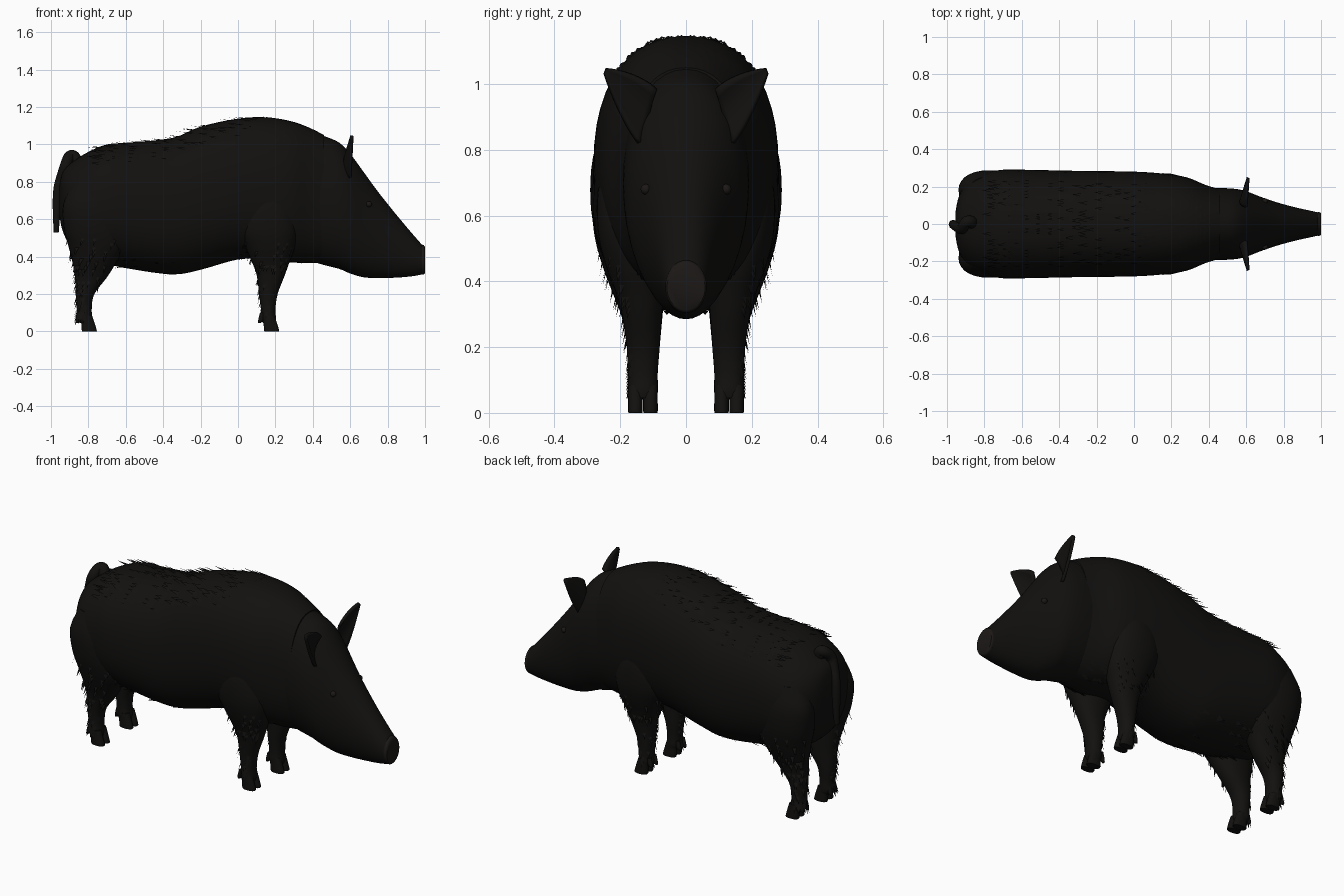
import bpy, bmesh, math, random
from mathutils import Vector

if "Cube" in bpy.data.objects:
    bpy.data.objects.remove(bpy.data.objects["Cube"])

random.seed(4)


def material(name, c):
    m = bpy.data.materials.new(name)
    m.diffuse_color = (*c, 1)
    m.use_nodes = True
    m.node_tree.nodes["Principled BSDF"].inputs["Base Color"].default_value = m.diffuse_color
    return m


HIDE = material("dark_hide", (0.006, 0.0055, 0.005))
SNOUT = material("snout_skin", (0.011, 0.009, 0.008))


def make(name, bm, mat=HIDE, mirror=False):
    bmesh.ops.recalc_face_normals(bm, faces=bm.faces)
    me = bpy.data.meshes.new(name)
    bm.to_mesh(me)
    bm.free()
    ob = bpy.data.objects.new(name, me)
    bpy.context.collection.objects.link(ob)
    me.materials.append(mat)
    if mirror:
        md = ob.modifiers.new("mirror", 'MIRROR')
        md.use_axis = (False, True, False)
        md.use_mirror_merge = False
    bpy.context.view_layer.objects.active = ob
    ob.select_set(True)
    bpy.ops.object.shade_smooth_by_angle(angle=math.radians(45))
    ob.select_set(False)
    return ob


def smooth(st, steps=4):
    """Catmull-Rom interpolation of a list of stations."""
    P = [st[0]] + list(st) + [st[-1]]
    out = []
    for i in range(1, len(P) - 2):
        for k in range(steps):
            t = k / steps
            out.append([0.5 * (2 * b + (c - a) * t + (2 * a - 5 * b + 4 * c - d) * t * t
                               + (3 * b - a - 3 * c + d) * t ** 3)
                        for a, b, c, d in zip(*P[i - 1:i + 3])])
    return out + [list(st[-1])]


def section(s, axis, ang, e):
    """Point on a superellipse station (t, a0, a1, b0, b1)."""
    t, a0, a1, b0, b1 = s
    ca, sa = math.cos(ang), math.sin(ang)
    a = (a0 + a1) / 2 + (a1 - a0) / 2 * math.copysign(abs(sa) ** (2 / e), sa)
    b = (b0 + b1) / 2 + (b1 - b0) / 2 * math.copysign(abs(ca) ** (2 / e), ca)
    return Vector((t, b, a)) if axis == 'x' else Vector((a, b, t))


def loft(name, st, axis, n=40, e=2.2, mat=HIDE, mirror=False):
    bm = bmesh.new()
    rings = [[bm.verts.new(section(s, axis, 2 * math.pi * i / n, e)) for i in range(n)]
             for s in smooth(st)]
    for p, q in zip(rings, rings[1:]):
        for i in range(n):
            j = (i + 1) % n
            bm.faces.new((p[i], p[j], q[j], q[i]))
    bm.faces.new(rings[0])
    bm.faces.new(rings[-1])
    return make(name, bm, mat, mirror)


def sym(rows):
    return [(x, z0, z1, -w, w) for x, z0, z1, w in rows]


# Torso: x, belly z, back z, half width
TORSO = sym([(-0.955, .62, .78, .06), (-.935, .53, .86, .15), (-.88, .43, .91, .235),
             (-.8, .38, .96, .272), (-.7, .36, 1.0, .29), (-.58, .335, 1.01, .29),
             (-.35, .305, 1.035, .285), (-.2, .33, 1.095, .283), (0, .385, 1.138, .28),
             (.15, .385, 1.145, .27), (.28, .37, 1.125, .25), (.38, .365, 1.09, .21),
             (.46, .37, 1.05, .185)])
loft("torso", TORSO, 'x', 48, 2.3)

# Head and snout
HEAD = sym([(.36, .385, 1.08, .19), (.46, .355, 1.045, .192), (.54, .335, 1.01, .188),
            (.6, .31, .95, .175), (.67, .29, .855, .148), (.75, .285, .745, .12),
            (.85, .288, .62, .092), (.93, .295, .525, .074), (.985, .305, .462, .062)])
loft("head", HEAD, 'x', 40, 2.1)
loft("snout_disc", sym([(.975, .305, .465, .062), (.992, .305, .462, .063),
                        (1.0, .312, .45, .058)]), 'x', 32, 2, SNOUT)

# Legs: z, x range, y range
FRONT = [(.80, .10, .24, .10, .235), (.68, .02, .29, .08, .268), (.55, 0, .32, .06, .268),
         (.45, .04, .305, .06, .245), (.37, .075, .275, .065, .215), (.30, .10, .25, .073, .195),
         (.2, .113, .212, .08, .18), (.12, .122, .2, .086, .175), (.07, .122, .203, .085, .175),
         (.045, .135, .2, .09, .17)]
HIND = [(.80, -.88, -.7, .1, .25), (.68, -.935, -.62, .08, .285), (.55, -.93, -.6, .06, .28),
        (.45, -.905, -.6, .06, .255), (.37, -.885, -.65, .065, .225), (.29, -.872, -.7, .072, .195),
        (.2, -.868, -.768, .08, .18), (.12, -.862, -.782, .086, .173), (.07, -.863, -.778, .085, .175),
        (.045, -.845, -.78, .09, .17)]
for part, st, x in (("front", FRONT, .125), ("hind", HIND, -.85)):
    loft(part + "_leg", st, 'z', 28, 2.2, HIDE, True)
    # Cloven hoof halves and dewclaws
    for k, y in (("inner", .086), ("outer", .132)):
        loft(f"{part}_hoof_{k}", [(.085, x + .01, x + .07, y, y + .044),
                                  (.04, x + .012, x + .085, y, y + .044),
                                  (.004, x + .015, x + .095, y, y + .044),
                                  (0, x + .018, x + .092, y + .003, y + .041)],
             'z', 16, 2.4, HIDE, True)
        loft(f"{part}_dewclaw_{k}", [(.1, x - .008, x + .02, y + .01, y + .034),
                                     (.06, x - .018, x + .012, y + .01, y + .034),
                                     (.045, x - .017, x - .005, y + .016, y + .028)],
             'z', 10, 2, HIDE, True)

# Ears: cupped leaf tapering to an outward tip
bm = bmesh.new()
base, tip, across = Vector((.57, .115, .9)), Vector((.61, .246, 1.04)), Vector((0, -.3, .95))
NU, NV = 10, 8
g = []
for i in range(NU + 1):
    u = i / NU
    w = .078 * (1 - u ** 1.6) + .008
    row = []
    for j in range(NV + 1):
        v = 2 * j / NV - 1
        p = base.lerp(tip, u) + across * (v * w)
        p.x += .03 * v * v * (1 - u)
        row.append(bm.verts.new(p))
    g.append(row)
for i in range(NU):
    for j in range(NV):
        bm.faces.new((g[i][j], g[i + 1][j], g[i + 1][j + 1], g[i][j + 1]))
ear = make("ear", bm, HIDE, True)
md = ear.modifiers.new("thickness", 'SOLIDIFY')
md.thickness, md.offset = .016, 0

# Eyes
bm = bmesh.new()
bmesh.ops.create_uvsphere(bm, u_segments=16, v_segments=10, radius=.016)
bmesh.ops.translate(bm, verts=bm.verts, vec=(.7, .122, .68))
make("eye", bm, SNOUT, True)

# Tail: curl above the rump, then hanging down
cu = bpy.data.curves.new("tail", 'CURVE')
cu.dimensions, cu.bevel_depth, cu.bevel_resolution, cu.use_fill_caps = '3D', .03, 4, True
path = [(-.86, 0, .87, 1.2), (-.865, .012, .93, 1.1), (-.9, .015, .945, 1), (-.918, -.03, .9, 1),
        (-.94, -.02, .84, .9), (-.963, -.005, .77, .85), (-.97, 0, .66, .75), (-.972, 0, .53, .45)]
sp = cu.splines.new('NURBS')
sp.points.add(len(path) - 1)
for p, (x, y, z, r) in zip(sp.points, path):
    p.co, p.radius = (x, y, z, 1), r
sp.use_endpoint_u, sp.order_u = True, 3
cu.materials.append(HIDE)
bpy.context.collection.objects.link(bpy.data.objects.new("tail", cu))


# Bristles: short flat tufts lying on the coat
def bristles(name, st, axis, e, count, arc, size, flow, tmin=0.0, tmax=1.0):
    bm = bmesh.new()
    rings = smooth(st)
    for _ in range(count):
        s = rings[int((tmin + (tmax - tmin) * random.random()) * (len(rings) - 1))]
        a = math.radians(random.uniform(*arc))
        p, q = section(s, axis, a - .03, e), section(s, axis, a + .03, e)
        mid = (p + q) / 2
        cen = section(s, axis, 0, e) * .5 + section(s, axis, math.pi, e) * .5
        out = (mid - cen).normalized()
        side = (q - p).normalized() * size * .22
        end = mid + Vector(flow) * size + out * size * .12
        bm.faces.new([bm.verts.new(c) for c in (mid - side, mid + side, end)])
    make(name, bm, HIDE, True)


bristles("back_bristles", TORSO, 'x', 2.3, 160, (40, 90), .06, (-1, 0, 0), .3, .95)
bristles("belly_bristles", TORSO, 'x', 2.3, 60, (-85, -50), .05, (-.9, 0, -.1), .3, .95)
bristles("elbow_bristles", FRONT, 'z', 2.2, 70, (-120, 60), .04, (-.2, .1, -.9), .3, .9)
bristles("hock_bristles", HIND, 'z', 2.2, 80, (-120, 60), .045, (-.2, .1, -.9), .3, .9)
